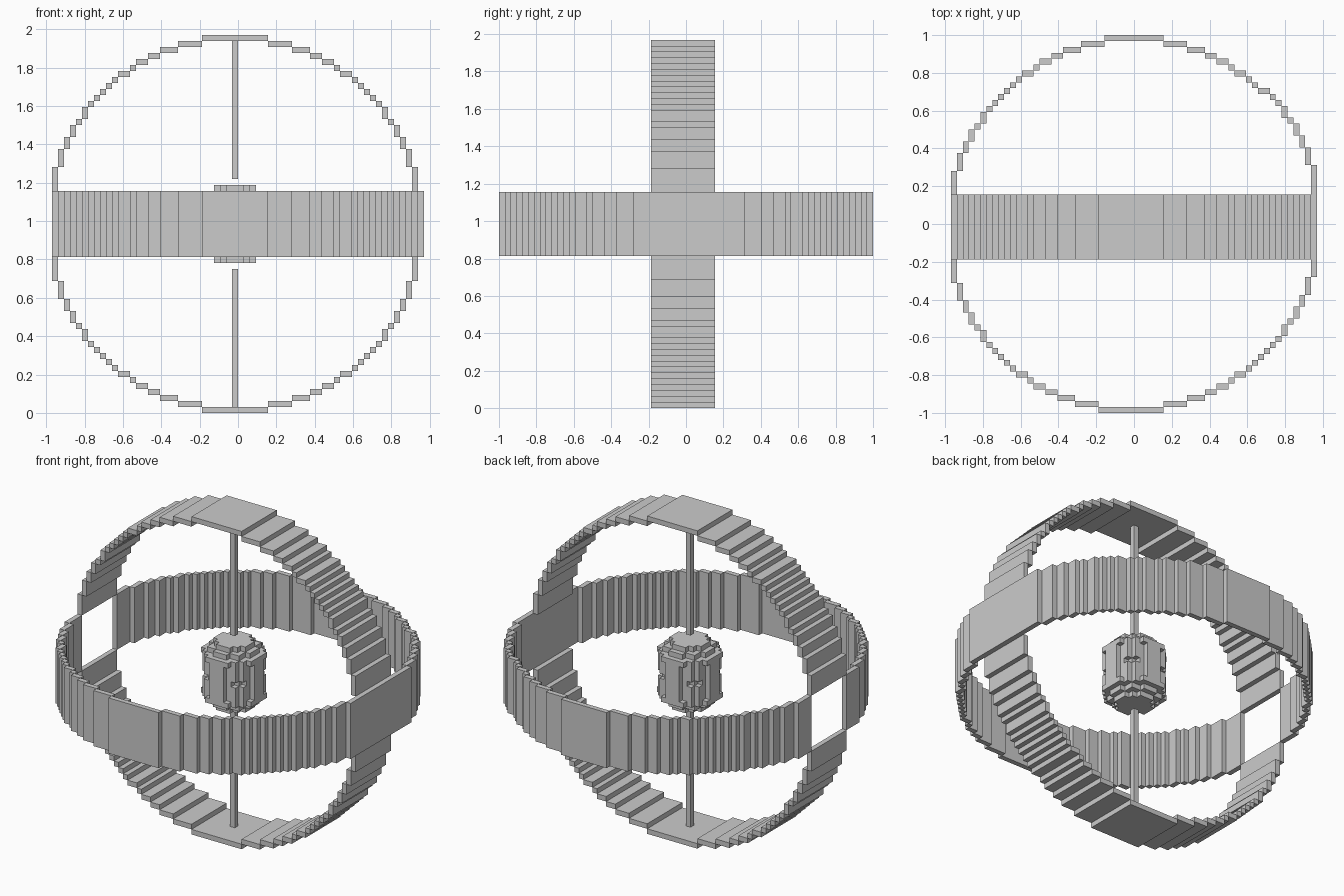
import bpy, bmesh
from mathutils import Vector

if "Cube" in bpy.data.objects:
    bpy.data.objects.remove(bpy.data.objects["Cube"])

V = 1 / 32  # edge length of one block


def block_object(name, cells):
    """Mesh the exposed faces of a set of integer block positions."""
    bm = bmesh.new()
    verts = {}

    def vert(p):
        if p not in verts:
            verts[p] = bm.verts.new(Vector(p) * V)
        return verts[p]

    for c in cells:
        for a in range(3):
            b, d = (a + 1) % 3, (a + 2) % 3
            for s in (0, 1):
                n = list(c)
                n[a] += 2 * s - 1
                if tuple(n) in cells:
                    continue
                quad = []
                for u, w in ((0, 0), (1, 0), (1, 1), (0, 1)):
                    p = list(c)
                    p[a] += s
                    p[b] += u
                    p[d] += w
                    quad.append(vert(tuple(p)))
                bm.faces.new(quad if s else quad[::-1])
    bmesh.ops.dissolve_limit(bm, angle_limit=0.01, verts=bm.verts[:], edges=bm.edges[:])
    me = bpy.data.meshes.new(name)
    bm.to_mesh(me)
    bm.free()
    ob = bpy.data.objects.new(name, me)
    bpy.context.collection.objects.link(ob)
    return ob


# One eighth of the stepped circle as (distance from axis, sideways offset)
ENDS = [5, 9, 12, 14, 16, 17, 19, 20, 21, 22]
octant, start = [], 0
for i, end in enumerate(ENDS):
    octant += [(31 - i, o) for o in range(start, end + 1)]
    start = end + 1

# Vertical ring, open at both sides where the other ring crosses
flat = set()
for lv, off in octant:
    for s in (1, -1):
        for t in (1, -1):
            flat.add((-1 + s * off, 31 + t * lv))
            if lv < 31:
                flat.add((-1 + s * lv, 31 + t * off))
block_object("vertical_ring", {(x, y, z) for x, z in flat for y in range(-6, 5)})

# Horizontal ring, open on the -x side and closed by a panel on +x
flat = set()
for lv, off in octant:
    flat |= {(-1 + off, -1 - lv), (-1 - off, -1 - lv)}
    flat |= {(max(off - 1, 0), lv), (-off, lv)}
    if lv < 31:
        flat |= {(lv, off), (lv, -off), (-1 - lv, -1 + off), (-1 - lv, -1 - off)}
flat |= {(30, y) for y in range(-9, 10)}
block_object("horizontal_ring", {(x, y, z) for x, y in flat for z in range(26, 37)})

# Support rods above and below the core
block_object("upper_rod", {(-1, -1, z) for z in range(39, 62)})
block_object("lower_rod", {(-1, -1, z) for z in range(1, 24)})

# Rounded core with vertical slots and a notch at mid height
core = set()
for dz in range(-6, 7):
    r = {6: 3.3, 5: 4.3}.get(abs(dz), 5.4)
    for dx in range(-5, 6):
        for dy in range(-5, 6):
            key = tuple(sorted((abs(dx), abs(dy))))
            slot = key == (2, 5) and abs(dz) <= 3
            notch = key == (3, 4) and dz == 0
            if dx * dx + dy * dy <= r * r and not slot and not notch:
                core.add((dx - 1, dy - 1, dz + 31))
block_object("core", core)
